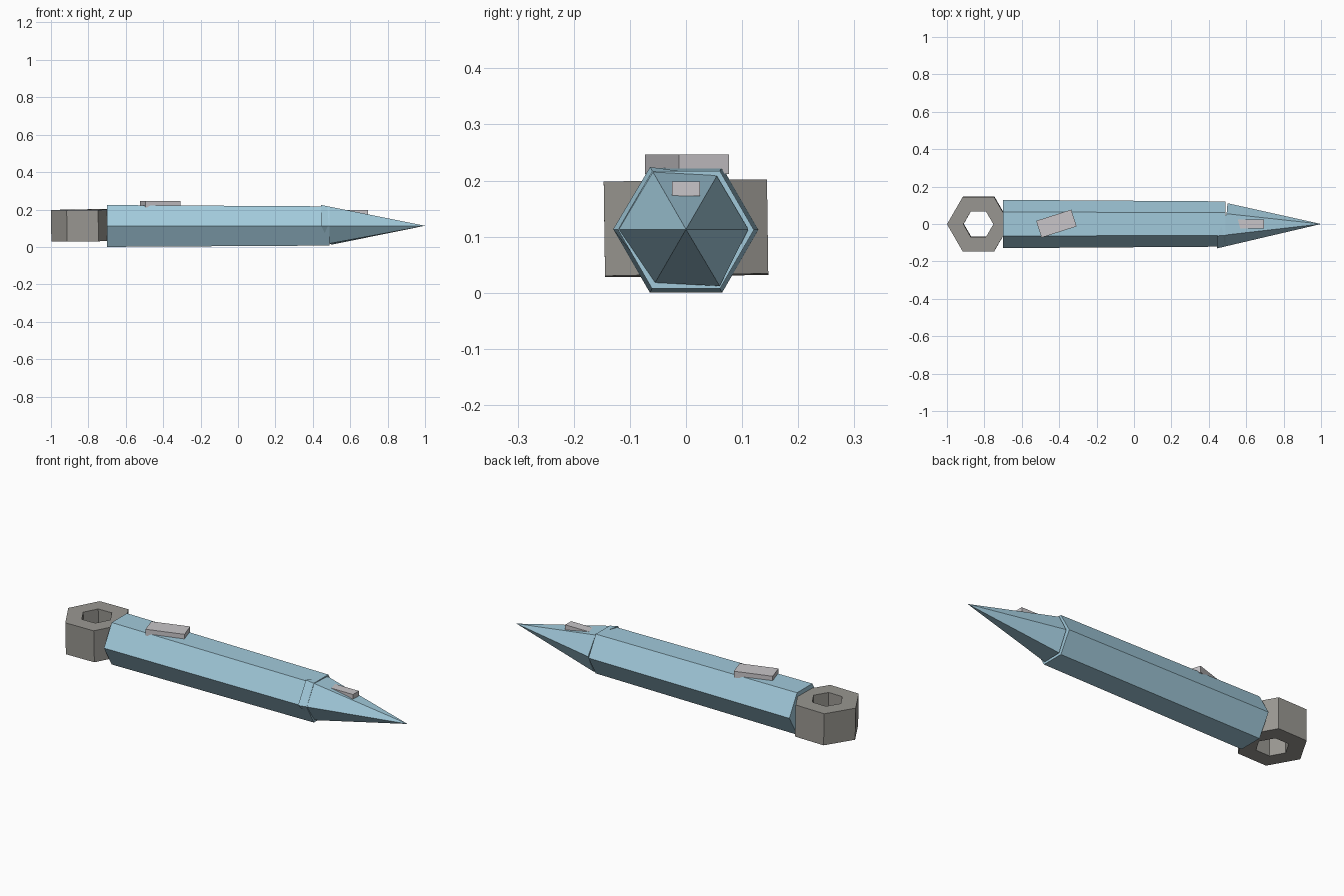
import bpy, bmesh, math
from mathutils import Vector, Matrix

if "Cube" in bpy.data.objects:
    bpy.data.objects.remove(bpy.data.objects["Cube"])


def material(name, rgb):
    m = bpy.data.materials.new(name)
    m.diffuse_color = (*rgb, 1)
    m.use_nodes = True
    m.node_tree.nodes["Principled BSDF"].inputs["Base Color"].default_value = m.diffuse_color
    return m


BLUE = material("pale blue", (0.36, 0.59, 0.71))
GREY = material("warm grey", (0.32, 0.31, 0.285))
LIGHT = material("light grey", (0.58, 0.56, 0.58))
MID = 0.112  # height of the long axis


def finish(name, bm, mat):
    bmesh.ops.recalc_face_normals(bm, faces=bm.faces)
    me = bpy.data.meshes.new(name)
    bm.to_mesh(me)
    bm.free()
    me.materials.append(mat)
    ob = bpy.data.objects.new(name, me)
    bpy.context.collection.objects.link(ob)
    return ob


def hexagon(r):
    return [(r * math.cos(i * math.pi / 3), r * math.sin(i * math.pi / 3)) for i in range(6)]


def bridge(bm, a, b):
    for i in range(6):
        j = (i + 1) % 6
        bm.faces.new((a[i], a[j], b[j], b[i]))


# Hexagonal shaft, tapering slightly to the front
bm = bmesh.new()
back = [bm.verts.new((-0.7, y, MID + z)) for y, z in hexagon(0.129)]
front = [bm.verts.new((0.49, y, MID + z)) for y, z in hexagon(0.121)]
bridge(bm, back, front)
bm.faces.new(back)
bm.faces.new(front)
finish("shaft", bm, BLUE)

# Pointed tip, its base leaning a little on the shaft end
bm = bmesh.new()
base = [bm.verts.new(p) for p in (
    (0.50, 0.111, 0.113), (0.495, 0.055, 0.208), (0.445, -0.064, 0.224),
    (0.445, -0.130, 0.113), (0.49, -0.055, 0.018), (0.50, 0.060, 0.012))]
point = bm.verts.new((1, 0, 0.113))
for i in range(6):
    bm.faces.new((base[i], base[(i + 1) % 6], point))
bm.faces.new(base)
finish("pointed_tip", bm, BLUE)

# Hexagonal nut with a hexagonal hole
bm = bmesh.new()
rings = [[bm.verts.new((x, y, z)) for x, y in hexagon(r)]
         for r, z in ((0.168, -0.084), (0.168, 0.084), (0.08, 0.084), (0.08, -0.084))]
for k in range(4):
    bridge(bm, rings[k], rings[(k + 1) % 4])
nut = finish("ring_nut", bm, GREY)
nut.location = (-0.831, 0, 0.115)
nut.rotation_euler = (0.014, -0.012, 0)


# Small plates lying on the shaft and on the tip
def plate(name, loc, size, turn):
    bm = bmesh.new()
    bmesh.ops.create_cube(bm, size=1, matrix=Matrix.Diagonal((*size, 1)))
    ob = finish(name, bm, LIGHT)
    ob.location = loc
    ob.rotation_euler = (0, 0, turn)


plate("shaft_plate", (-0.415, 0.002, 0.229), (0.197, 0.094, 0.034), 0.31)
plate("tip_plate", (0.62, 0, 0.185), (0.15, 0.05, 0.026), 0)
